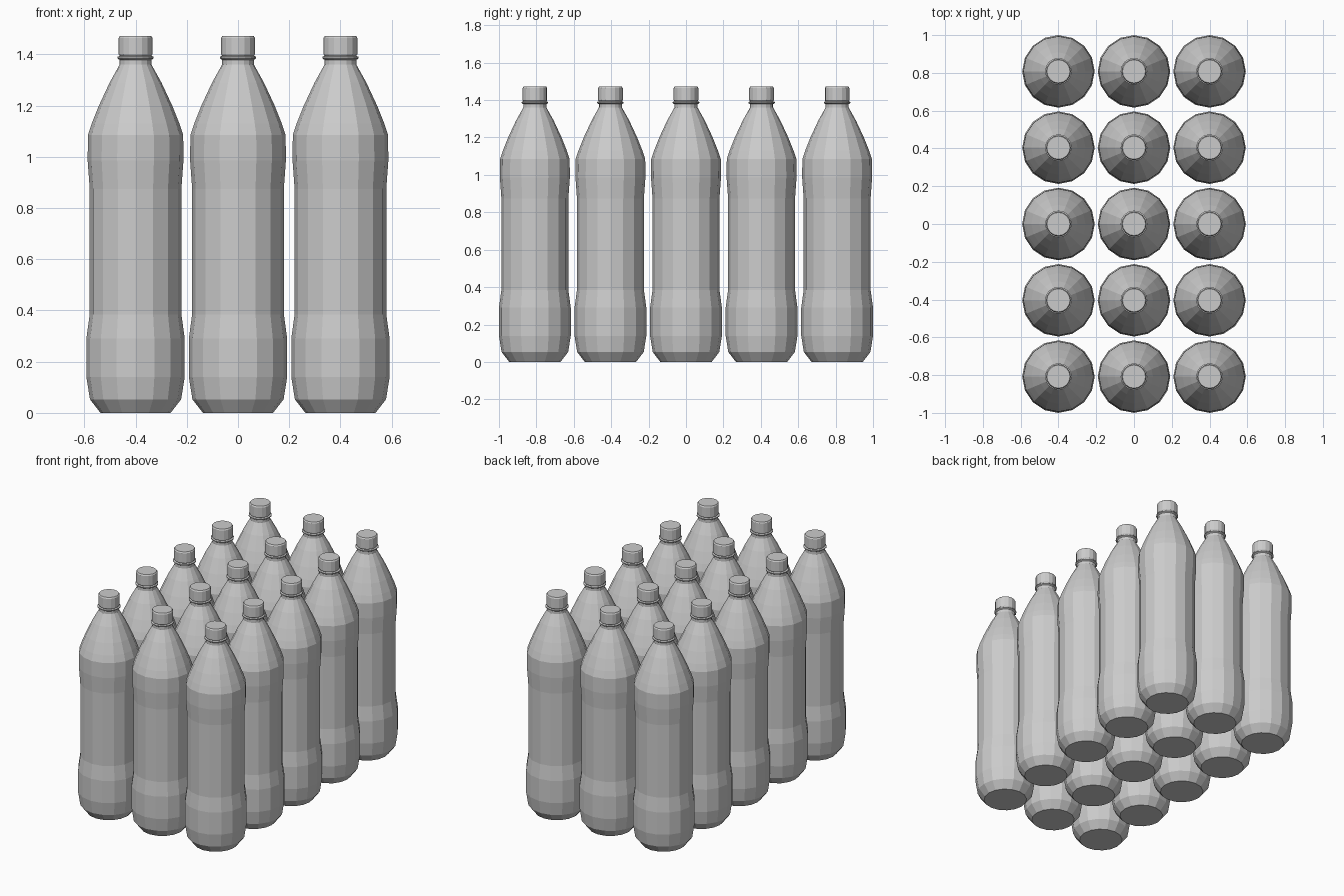
import bpy, bmesh
from math import cos, sin, tau

cube = bpy.data.objects.get("Cube")
if cube:
    bpy.data.objects.remove(cube, do_unlink=True)

SIDES = 16
ROWS, COLUMNS = 5, 3
PITCH_X, PITCH_Y = 0.4, 0.404

grey = bpy.data.materials.new("plain grey")
grey.use_nodes = True
grey.diffuse_color = (0.6, 0.6, 0.6, 1)
grey.node_tree.nodes["Principled BSDF"].inputs["Base Color"].default_value = (0.6, 0.6, 0.6, 1)


def lathe(name, profile):
    """Closed faceted solid turned from (radius, height) points."""
    bm = bmesh.new()
    rings = [[bm.verts.new((r * cos(tau * i / SIDES), r * sin(tau * i / SIDES), z))
              for i in range(SIDES)] for r, z in profile]
    for low, high in zip(rings, rings[1:]):
        for i in range(SIDES):
            j = (i + 1) % SIDES
            bm.faces.new((low[i], low[j], high[j], high[i]))
    bm.faces.new(rings[0][::-1])
    bm.faces.new(rings[-1])
    mesh = bpy.data.meshes.new(name)
    bm.to_mesh(mesh)
    bm.free()
    mesh.materials.append(grey)
    return mesh


# Bottle body: base bevel, grip waist, domed shoulder and neck
body = lathe("bottle_body", [
    (0.137, 0), (0.178, 0.053), (0.192, 0.14), (0.192, 0.29), (0.179, 0.385),
    (0.179, 0.875), (0.187, 0.985), (0.186, 1.085), (0.171, 1.13), (0.143, 1.2),
    (0.101, 1.29), (0.062, 1.36), (0.062, 1.40)])
# Thin collar under the cap
collar = lathe("neck_collar", [(0.062, 1.378), (0.071, 1.384), (0.071, 1.39), (0.062, 1.394)])
# Screw cap with a bevelled rim
cap = lathe("bottle_cap", [(0.062, 1.394), (0.066, 1.4), (0.066, 1.464), (0.061, 1.472)])

# Grid of bottles sharing the same three meshes
for row in range(ROWS):
    for column in range(COLUMNS):
        x = (column - (COLUMNS - 1) / 2) * PITCH_X
        y = (row - (ROWS - 1) / 2) * PITCH_Y
        for mesh in (body, collar, cap):
            part = bpy.data.objects.new(f"{mesh.name}_{row + 1}_{column + 1}", mesh)
            part.location = (x, y, 0)
            bpy.context.collection.objects.link(part)
